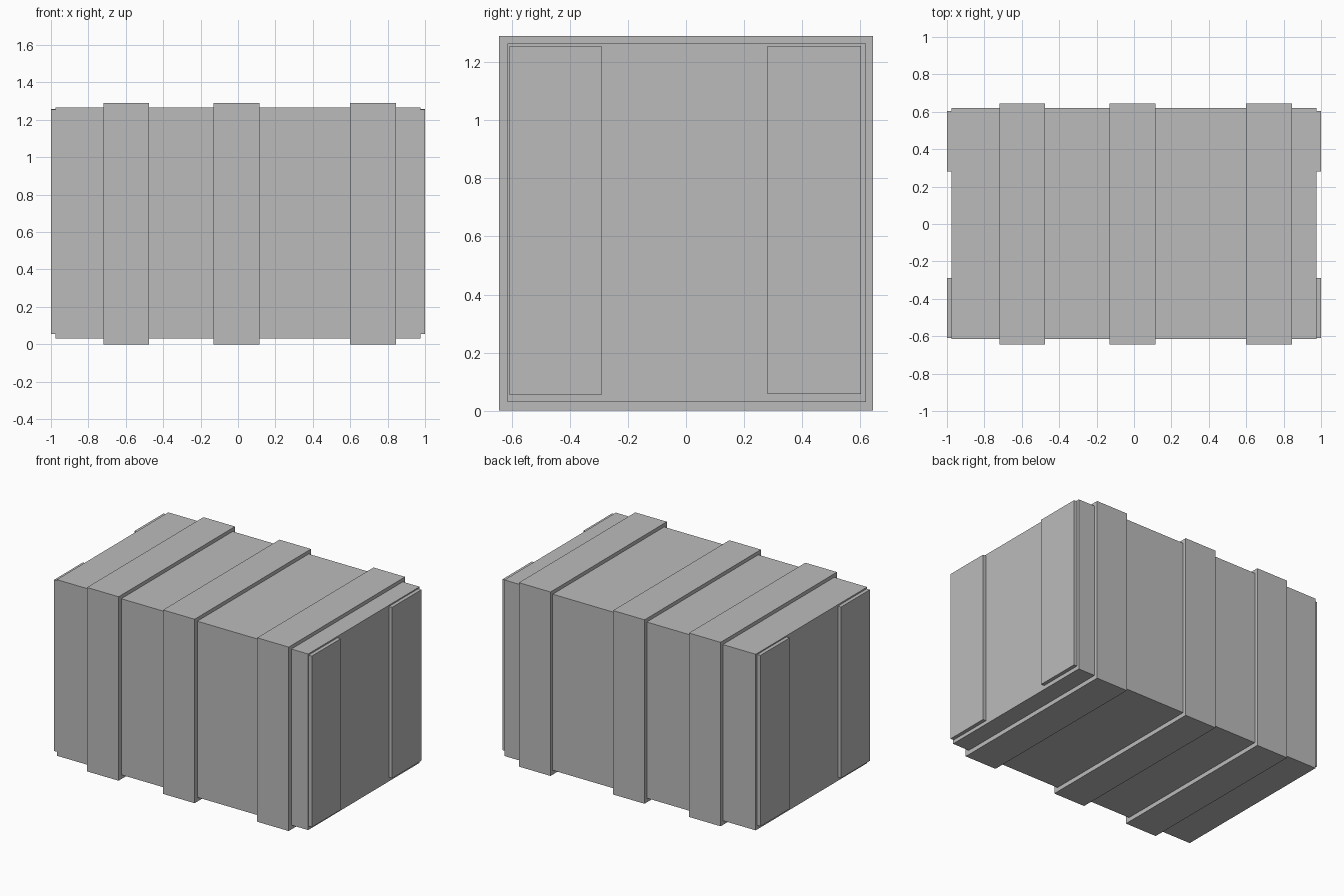
import bpy

cube = bpy.data.objects.get("Cube")
if cube:
    bpy.data.objects.remove(cube, do_unlink=True)

# One plain grey for the whole crate
grey = bpy.data.materials.new("crate_grey")
grey.use_nodes = True
colour = (0.5, 0.5, 0.5, 1)
grey.diffuse_color = colour
grey.node_tree.nodes["Principled BSDF"].inputs["Base Color"].default_value = colour


def box(name, x, y, z):
    """Flat-sided block from its (min, max) range on each axis."""
    ranges = (x, y, z)
    bpy.ops.mesh.primitive_cube_add(size=1, location=[(a + b) / 2 for a, b in ranges])
    obj = bpy.context.object
    obj.name = name
    obj.scale = [b - a for a, b in ranges]
    bpy.ops.object.transform_apply(location=False, rotation=False, scale=True)
    obj.data.materials.append(grey)
    return obj


# Crate body
END, FRONT, BACK, LOW, HIGH = 0.975, -0.615, 0.62, 0.03, 1.265
box("crate_body", (-END, END), (FRONT, BACK), (LOW, HIGH))

# Three bands of planks wrapped around the body
OUT, TOP = 0.645, 1.29
for name, x in (("right", -0.72), ("middle", -0.13), ("left", 0.6)):
    span = (x, x + 0.245)
    box(name + "_band_top", span, (-OUT, OUT), (HIGH, TOP))
    box(name + "_band_bottom", span, (-OUT, OUT), (0, LOW))
    box(name + "_band_front", span, (-OUT, FRONT), (LOW, HIGH))
    box(name + "_band_back", span, (BACK, OUT), (LOW, HIGH))

# Upright planks on both ends
for side, x in (("right", (-1, -END)), ("left", (END, 1))):
    box(side + "_end_plank_front", x, (-0.61, -0.29), (0.055, 1.255))
    box(side + "_end_plank_back", x, (0.28, 0.603), (0.058, 1.257))
